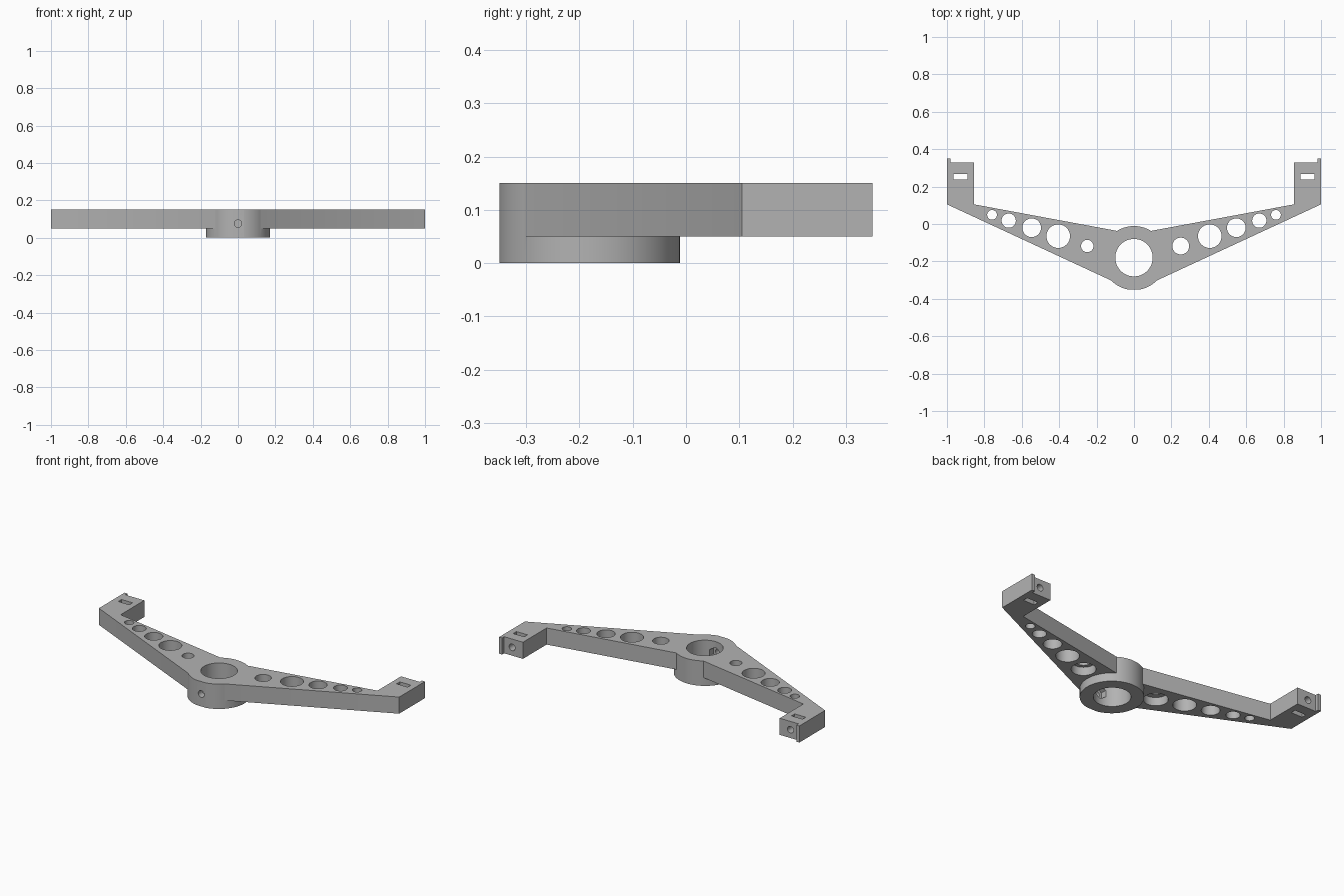
import bpy, bmesh
from math import radians, pi
from mathutils import Matrix, Vector

if "Cube" in bpy.data.objects:
    bpy.data.objects.remove(bpy.data.objects["Cube"])

grey = bpy.data.materials.new("plain_grey")
grey.use_nodes = True
colour = (0.45, 0.45, 0.45, 1)
grey.diffuse_color = colour
grey.node_tree.nodes["Principled BSDF"].inputs["Base Color"].default_value = colour

BOTTOM, TOP = 0.05, 0.15
HUB_Y = -0.182


def make(name, bm):
    bmesh.ops.recalc_face_normals(bm, faces=bm.faces)
    mesh = bpy.data.meshes.new(name)
    bm.to_mesh(mesh)
    bm.free()
    mesh.materials.append(grey)
    obj = bpy.data.objects.new(name, mesh)
    bpy.context.collection.objects.link(obj)
    return obj


def prism(name, points, z0, z1):
    bm = bmesh.new()
    face = bm.faces.new([bm.verts.new((x, y, z0)) for x, y in points])
    side = bmesh.ops.extrude_face_region(bm, geom=[face])["geom"]
    top = [v for v in side if isinstance(v, bmesh.types.BMVert)]
    bmesh.ops.translate(bm, verts=top, vec=(0, 0, z1 - z0))
    return make(name, bm)


def rod(name, start, end, radius, sides=64):
    """Cylinder between two points."""
    a, b = Vector(start), Vector(end)
    turn = (b - a).to_track_quat('Z', 'Y').to_matrix().to_4x4()
    bm = bmesh.new()
    bmesh.ops.create_cone(bm, cap_ends=True, segments=sides, radius1=radius,
                          radius2=radius, depth=(b - a).length,
                          matrix=Matrix.Translation((a + b) / 2) @ turn)
    return make(name, bm)


def box(name, x0, x1, y0, y1, z0, z1):
    return prism(name, [(x0, y0), (x1, y0), (x1, y1), (x0, y1)], z0, z1)


def combine(target, tool, operation='DIFFERENCE'):
    mod = target.modifiers.new("join_or_cut", 'BOOLEAN')
    mod.operation, mod.object, mod.solver = operation, tool, 'EXACT'
    bpy.context.view_layer.objects.active = target
    bpy.ops.object.modifier_apply(modifier=mod.name)
    bpy.data.objects.remove(tool)


# Swept arms with end tabs
half = [(0.12, -0.303), (1, 0.105), (1, 0.35), (0.98, 0.35), (0.98, 0.33),
        (0.855, 0.33), (0.855, 0.105), (0.09, -0.037)]
bracket = prism("bracket", half + [(-x, y) for x, y in reversed(half)], BOTTOM, TOP)

# Hub ring with flattened front
hub = rod("hub", (0, HUB_Y, 0), (0, HUB_Y, TOP), 0.171, 96)
combine(bracket, hub, 'UNION')
combine(bracket, box("front_flat", -0.3, 0.3, -0.5, -0.35, -0.1, 0.3))
combine(bracket, rod("bore", (0, -0.18, -0.1), (0, -0.18, 0.3), 0.1, 96))

# Set screw hole and nut pocket in the hub's front wall
combine(bracket, rod("screw_hole", (0, -0.4, 0.075), (0, -0.2, 0.075), 0.02, 32))
combine(bracket, rod("nut_pocket", (0, -0.31, 0.075), (0, -0.2, 0.075), 0.04, 6))

# Round holes along the arms, and the tab slots and screw holes
arm_holes = [(0.405, -0.065, 0.063), (0.547, -0.02, 0.05),
             (0.67, 0.018, 0.038), (0.759, 0.049, 0.026)]
for s in (-1, 1):
    for x, y, r in arm_holes:
        combine(bracket, rod("arm_hole", (s * x, y, -0.1), (s * x, y, 0.3), r))
    x, y = s * 0.25, -0.118
    combine(bracket, rod("inner_hole", (x, y, -0.1), (x, y, 0.3), 0.045 if s > 0 else 0.033))
    combine(bracket, rod("counterbore", (x, y, -0.1), (x, y, 0.1), 0.066))
    x = s * 0.927
    combine(bracket, box("tab_slot", x - 0.037, x + 0.037, 0.237, 0.268, -0.1, 0.3))
    combine(bracket, rod("tab_hole", (x, 0.2, 0.1), (x, 0.4, 0.1), 0.02, 32))

# Smooth round walls, sharp edges
bpy.ops.object.select_all(action='DESELECT')
bracket.select_set(True)
bpy.context.view_layer.objects.active = bracket
bpy.ops.object.shade_smooth_by_angle(angle=radians(25))
